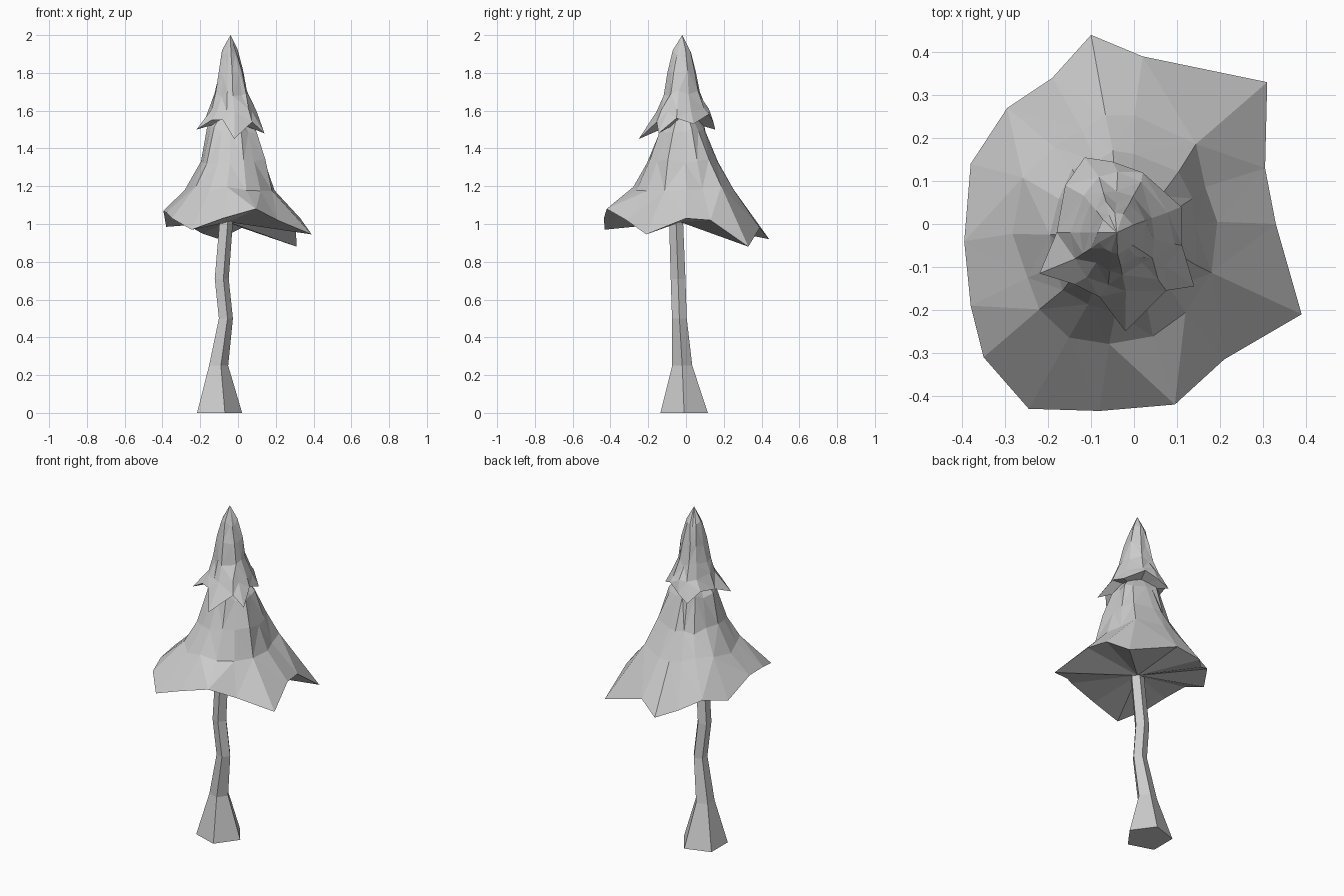
import bpy
import bmesh
import random
from math import atan2, cos, hypot, sin, tau

random.seed(4)

cube = bpy.data.objects.get("Cube")
if cube:
    bpy.data.objects.remove(cube, do_unlink=True)

grey = bpy.data.materials.new("light_grey")
grey.use_nodes = True
grey.diffuse_color = (0.6, 0.6, 0.6, 1)
grey.node_tree.nodes["Principled BSDF"].inputs["Base Color"].default_value = (0.6, 0.6, 0.6, 1)


def loft(name, rings, bottom, top):
    """Skin a stack of rings, closing each end with a fan to a point."""
    bm = bmesh.new()
    loops = [[bm.verts.new(p) for p in ring] for ring in rings]
    n = len(loops[0])
    for a, b in zip(loops, loops[1:]):
        for k in range(n):
            m = (k + 1) % n
            bm.faces.new((a[k], a[m], b[m], b[k]))
    for loop, point in ((loops[0], bottom), (loops[-1], top)):
        tip = bm.verts.new(point)
        for k in range(n):
            bm.faces.new((loop[k], loop[(k + 1) % n], tip))
    quads = [f for f in bm.faces if len(f.verts) == 4]
    bmesh.ops.triangulate(bm, faces=quads, quad_method='SHORT_EDGE')
    bmesh.ops.recalc_face_normals(bm, faces=bm.faces)
    mesh = bpy.data.meshes.new(name)
    bm.to_mesh(mesh)
    bm.free()
    mesh.materials.append(grey)
    bpy.context.collection.objects.link(bpy.data.objects.new(name, mesh))


def canopy(name, rim, under, levels, tip, rough):
    """Ragged skirt: underside, rim, narrowing rings and a tip."""
    ux, uy = under[:2]
    mean = sum(hypot(x - ux, y - uy) for x, y, z in rim) / len(rim)
    rings = [rim]
    for cx, cy, z, rx, ry in levels:
        ring = []
        for x, y, rim_z in rim:
            a = atan2(y - uy, x - ux)
            s = 0.85 + 0.15 * hypot(x - ux, y - uy) / mean + random.uniform(-rough, rough)
            lift = random.uniform(-rough, rough) * 0.3
            ring.append((cx + rx * s * cos(a), cy + ry * s * sin(a), z + lift))
        rings.append(ring)
    loft(name, rings, under, tip)


# Bent five-sided trunk with a flared foot
trunk_rings = []
for cx, cy, z, r in ((-0.11, -0.01, 0, 0.132), (-0.108, -0.02, 0.25, 0.056),
                     (-0.068, -0.035, 0.5, 0.041), (-0.09, -0.042, 0.71, 0.041),
                     (-0.067, -0.052, 1.0, 0.039), (-0.06, -0.04, 1.1, 0.036)):
    trunk_rings.append([(cx + r * cos(tau * k / 5), cy + r * sin(tau * k / 5), z) for k in range(5)])
loft("trunk", trunk_rings, (-0.11, -0.01, 0), (-0.06, -0.04, 1.1))

# Wide lower canopy
lower_rim = [(0.39, -0.21, 0.945), (0.33, 0, 1.03), (0.305, 0.13, 1.02), (0.31, 0.33, 0.88),
             (0.02, 0.39, 0.98), (-0.10, 0.44, 0.92), (-0.19, 0.34, 0.95), (-0.295, 0.27, 1.01),
             (-0.38, 0.14, 0.985), (-0.395, -0.04, 1.07), (-0.38, -0.19, 1.06),
             (-0.35, -0.31, 1.03), (-0.245, -0.43, 0.97), (-0.08, -0.435, 1.03),
             (0.095, -0.42, 1.08), (0.21, -0.315, 1.02)]
canopy("lower_canopy", lower_rim, (-0.05, -0.03, 1.01),
       ((-0.04, -0.015, 1.19, 0.24, 0.262), (-0.03, -0.02, 1.33, 0.175, 0.185),
        (-0.03, -0.02, 1.5, 0.13, 0.12)), (-0.04, -0.02, 1.68), 0.06)

# Small upper canopy with pointed lobes
upper_rim = [(0.11, 0.04, 1.53), (0.112, -0.05, 1.56), (0.14, -0.145, 1.48), (0.075, -0.155, 1.54),
             (-0.02, -0.25, 1.45), (-0.08, -0.17, 1.55), (-0.14, -0.14, 1.55),
             (-0.22, -0.115, 1.5), (-0.18, -0.02, 1.54), (-0.16, 0.09, 1.56),
             (-0.115, 0.155, 1.5), (-0.05, 0.145, 1.54), (0.02, 0.12, 1.58)]
canopy("upper_canopy", upper_rim, (-0.04, -0.02, 1.55),
       ((-0.03, -0.02, 1.61, 0.125, 0.135), (-0.035, -0.02, 1.69, 0.088, 0.097),
        (-0.037, -0.02, 1.8, 0.066, 0.073), (-0.042, -0.02, 1.91, 0.042, 0.046)),
       (-0.04, -0.02, 2.0), 0.06)
